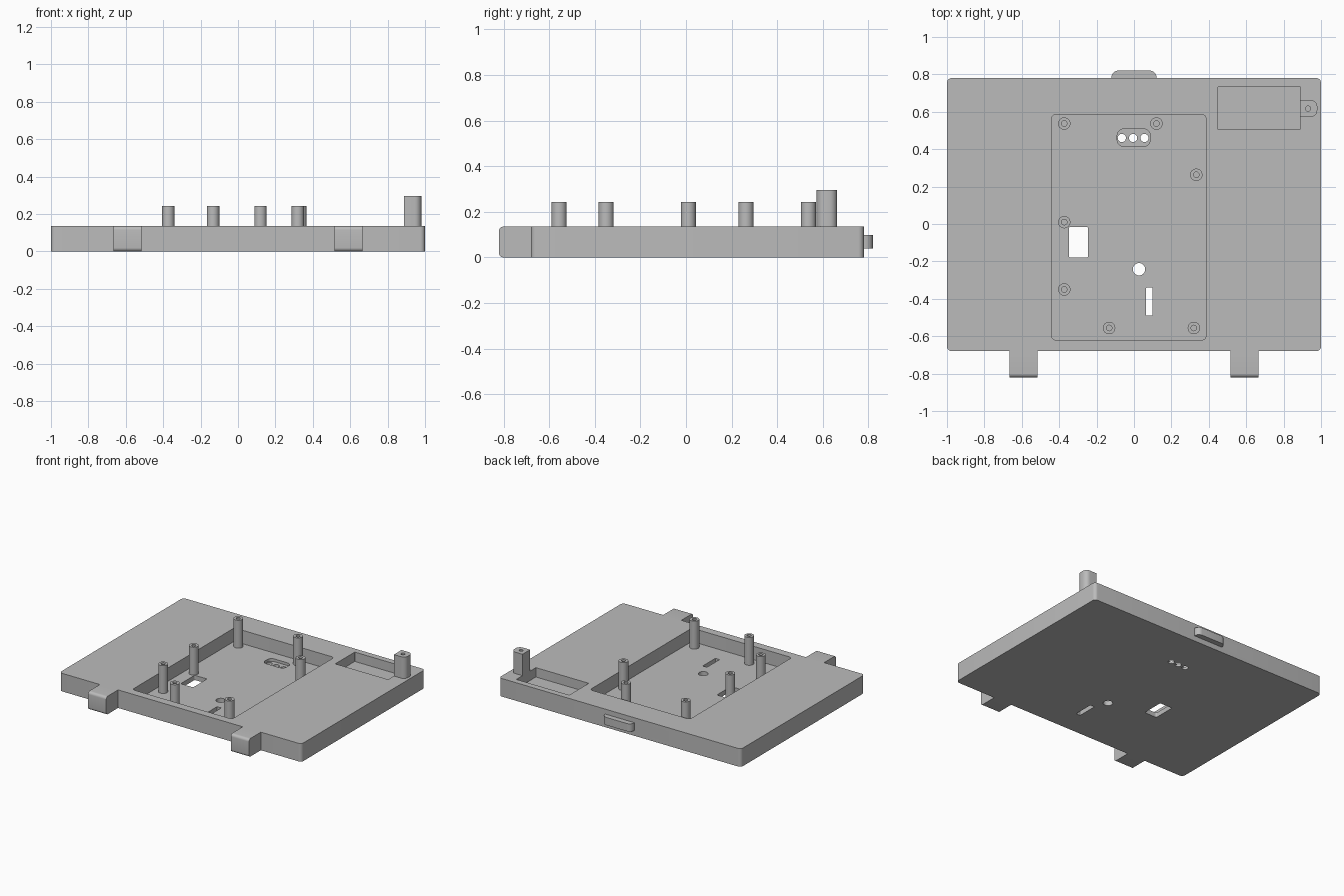
import bpy, bmesh, math
from mathutils import Matrix

if "Cube" in bpy.data.objects:
    bpy.data.objects.remove(bpy.data.objects["Cube"])

grey = bpy.data.materials.new("plain grey")
grey.diffuse_color = (0.5, 0.5, 0.5, 1)
grey.use_nodes = True
grey.node_tree.nodes["Principled BSDF"].inputs["Base Color"].default_value = grey.diffuse_color

TOP, FLOOR = 0.135, 0.035


def rounded(x0, x1, y0, y1, radii, steps=6):
    """Rectangle outline; radii for corners: right-front, right-back, left-back, left-front."""
    pts = []
    corners = [(x1, y0, -1, 1), (x1, y1, -1, -1), (x0, y1, 1, -1), (x0, y0, 1, 1)]
    for i, ((x, y, sx, sy), r) in enumerate(zip(corners, radii)):
        if r == 0:
            pts.append((x, y))
            continue
        for k in range(steps + 1):
            a = math.radians(-90 + 90 * i + 90 * k / steps)
            pts.append((x + sx * r + r * math.cos(a), y + sy * r + r * math.sin(a)))
    return pts


def circle(x, y, r, n=32):
    return [(x + r * math.cos(2 * math.pi * k / n), y + r * math.sin(2 * math.pi * k / n))
            for k in range(n)]


def extrude(name, pts, low, high, along_x=False):
    """Extrude an outline up z, or (outline in y, z) along x."""
    bm = bmesh.new()
    face = bm.faces.new([bm.verts.new((x, y, low)) for x, y in pts])
    new = bmesh.ops.extrude_face_region(bm, geom=[face])["geom"]
    bmesh.ops.translate(bm, vec=(0, 0, high - low),
                        verts=[v for v in new if isinstance(v, bmesh.types.BMVert)])
    if along_x:
        bm.transform(Matrix(((0, 0, 1, 0), (1, 0, 0, 0), (0, 1, 0, 0), (0, 0, 0, 1))))
    bmesh.ops.recalc_face_normals(bm, faces=bm.faces)
    mesh = bpy.data.meshes.new(name)
    bm.to_mesh(mesh)
    bm.free()
    mesh.materials.append(grey)
    ob = bpy.data.objects.new(name, mesh)
    bpy.context.collection.objects.link(ob)
    return ob


def combine(ob, other, operation):
    mod = ob.modifiers.new("boolean", 'BOOLEAN')
    mod.object, mod.operation, mod.solver = other, operation, 'EXACT'
    bpy.context.view_layer.objects.active = ob
    bpy.ops.object.modifier_apply(modifier=mod.name)
    bpy.data.objects.remove(other)


def smooth(ob):
    bpy.ops.object.select_all(action='DESELECT')
    ob.select_set(True)
    bpy.context.view_layer.objects.active = ob
    bpy.ops.object.shade_smooth_by_angle(angle=math.radians(30))


# Base slab
base = extrude("base_tray", rounded(-1, 1, -0.68, 0.78, [0.025] * 4), 0, TOP)

# Hinge lugs with pin holes, and the latch tab
for side in (-1, 1):
    cx = side * 0.59
    lug = extrude("hinge_lug", rounded(-0.82, -0.66, 0, TOP, [0, 0, 0.02, 0.02]),
                  cx - 0.075, cx + 0.075, True)
    pin = extrude("pin_cutter", circle(-0.755, 0.07, 0.026), cx - 0.1, cx + 0.1, True)
    combine(lug, pin, 'DIFFERENCE')
    combine(base, lug, 'UNION')
tab = extrude("latch_tab", rounded(-0.12, 0.12, 0.76, 0.82, [0, 0.035, 0.035, 0]), 0.04, 0.098)
combine(base, tab, 'UNION')

# Pockets, recess and through openings: outline, bottom height
cuts = [
    (rounded(-0.44, 0.385, -0.62, 0.585, [0.022] * 4), FLOOR),
    (rounded(0.45, 0.887, 0.505, 0.735, [0.003] * 4), 0.065),
    (rounded(-0.09, 0.087, 0.415, 0.508, [0.035] * 4), 0.015),
    (rounded(-0.348, -0.245, -0.18, -0.015, [0.01] * 4), -0.1),
    (rounded(0.065, 0.1, -0.49, -0.34, [0.004] * 4), -0.1),
    (circle(0.027, -0.242, 0.033), -0.1),
] + [(circle(x, 0.46, 0.022), -0.1) for x in (-0.065, -0.005, 0.056)]
for outline, bottom in cuts:
    combine(base, extrude("cutter", outline, bottom, 0.3), 'DIFFERENCE')
smooth(base)

# Screw posts standing on the tray floor
for x, y in [(-0.373, 0.537), (0.12, 0.537), (0.333, 0.263), (-0.373, 0.01),
             (-0.373, -0.35), (-0.133, -0.556), (0.32, -0.556)]:
    post = extrude("screw_post", circle(x, y, 0.033), FLOOR, 0.243)
    combine(post, extrude("cutter", circle(x, y, 0.015, 20), 0.08, 0.4), 'DIFFERENCE')
    smooth(post)

# Tall rounded stand beside the small pocket
stand = extrude("side_stand", rounded(0.887, 0.98, 0.573, 0.663, [0.035, 0.035, 0, 0]), TOP, 0.295)
combine(stand, extrude("cutter", circle(0.931, 0.617, 0.014, 20), 0.18, 0.4), 'DIFFERENCE')
smooth(stand)
